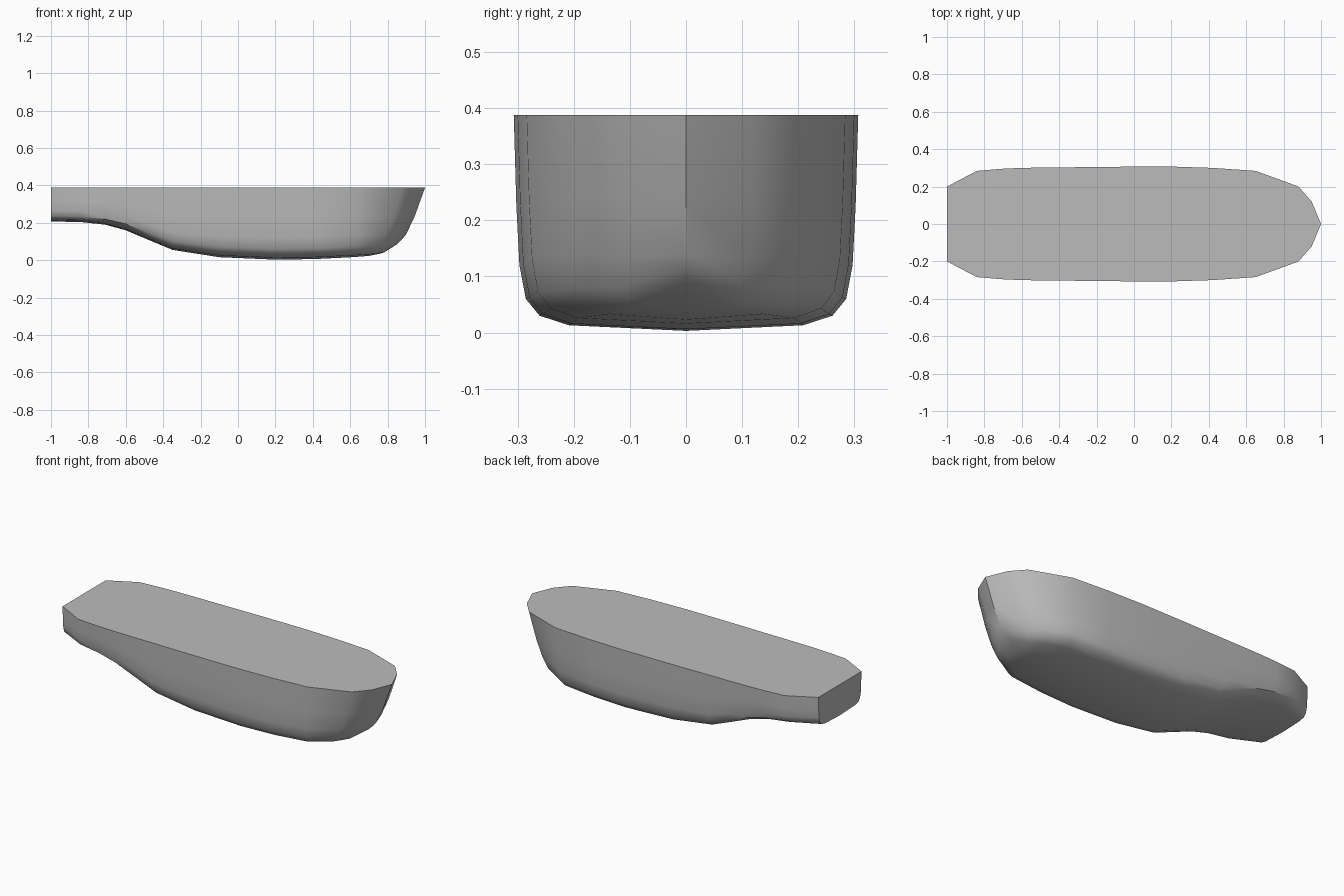
import bpy, bmesh, math

if "Cube" in bpy.data.objects:
    bpy.data.objects.remove(bpy.data.objects["Cube"])

TOP = 0.388
# stations: deck x, deck half width, keel x, keel z, bilge scale
STATIONS = [
    (-1.00, 0.200, -1.00, 0.207, 0.50),
    (-0.84, 0.284, -0.84, 0.204, 0.50),
    (-0.71, 0.295, -0.71, 0.190, 0.52),
    (-0.60, 0.300, -0.60, 0.160, 0.60),
    (-0.47, 0.302, -0.47, 0.105, 0.70),
    (-0.35, 0.303, -0.35, 0.055, 0.80),
    (-0.10, 0.306, -0.10, 0.016, 0.95),
    (0.20, 0.307, 0.20, 0.003, 1.00),
    (0.42, 0.300, 0.41, 0.006, 1.00),
    (0.65, 0.284, 0.61, 0.016, 1.00),
    (0.88, 0.200, 0.70, 0.023, 1.00),
    (0.95, 0.120, 0.76, 0.035, 0.80),
]
# half section: fraction of deck width, height above the keel
SECTION = [(0, 0), (0.68, 0.010), (0.85, 0.027), (0.93, 0.057),
           (0.967, 0.117), (0.985, 0.22), (1.0, None)]
# stem line, from the keel up to the deck
STEM = [(0.83, 0.073), (0.847, 0.083), (0.865, 0.10), (0.882, 0.117),
        (0.90, 0.14), (0.945, 0.235), (1.0, TOP)]

bm = bmesh.new()


def half_points(st):
    xt, w, xk, zk, b = st
    pts = []
    for f, h in SECTION:
        if h is None:
            z = TOP
        elif h == 0.22:
            z = zk + 0.117 * b + (TOP - zk - 0.117 * b) * 0.4
        else:
            z = zk + h * b
        t = ((z - zk) / (TOP - zk)) ** 0.55
        pts.append((xk + (xt - xk) * t, w * f, z))
    return pts


# hull rings run from the port deck edge, under the keel, to starboard
rings = []
for st in STATIONS:
    p = half_points(st)
    right = [bm.verts.new(c) for c in p]
    left = [bm.verts.new((x, -y, z)) for x, y, z in p[1:]]
    rings.append(left[::-1] + right)
stem = [bm.verts.new((x, 0, z)) for x, z in STEM]
rings.append(stem[:0:-1] + stem)

# hull skin
for a, b in zip(rings, rings[1:]):
    for i in range(len(a) - 1):
        bm.faces.new((a[i], b[i], b[i + 1], a[i + 1]))

# transom and flat deck
bm.faces.new(rings[0])
bm.faces.new([r[0] for r in rings] + [r[-1] for r in rings[-2::-1]])
bmesh.ops.recalc_face_normals(bm, faces=bm.faces)

mesh = bpy.data.meshes.new("boat_hull")
bm.to_mesh(mesh)
bm.free()
hull = bpy.data.objects.new("boat_hull", mesh)
bpy.context.collection.objects.link(hull)

grey = bpy.data.materials.new("plain grey")
grey.diffuse_color = (0.5, 0.5, 0.5, 1)
grey.use_nodes = True
grey.node_tree.nodes["Principled BSDF"].inputs["Base Color"].default_value = grey.diffuse_color
mesh.materials.append(grey)

# smooth skin with sharp deck, transom and stem edges
bpy.context.view_layer.objects.active = hull
hull.select_set(True)
bpy.ops.object.shade_smooth_by_angle(angle=math.radians(35))
